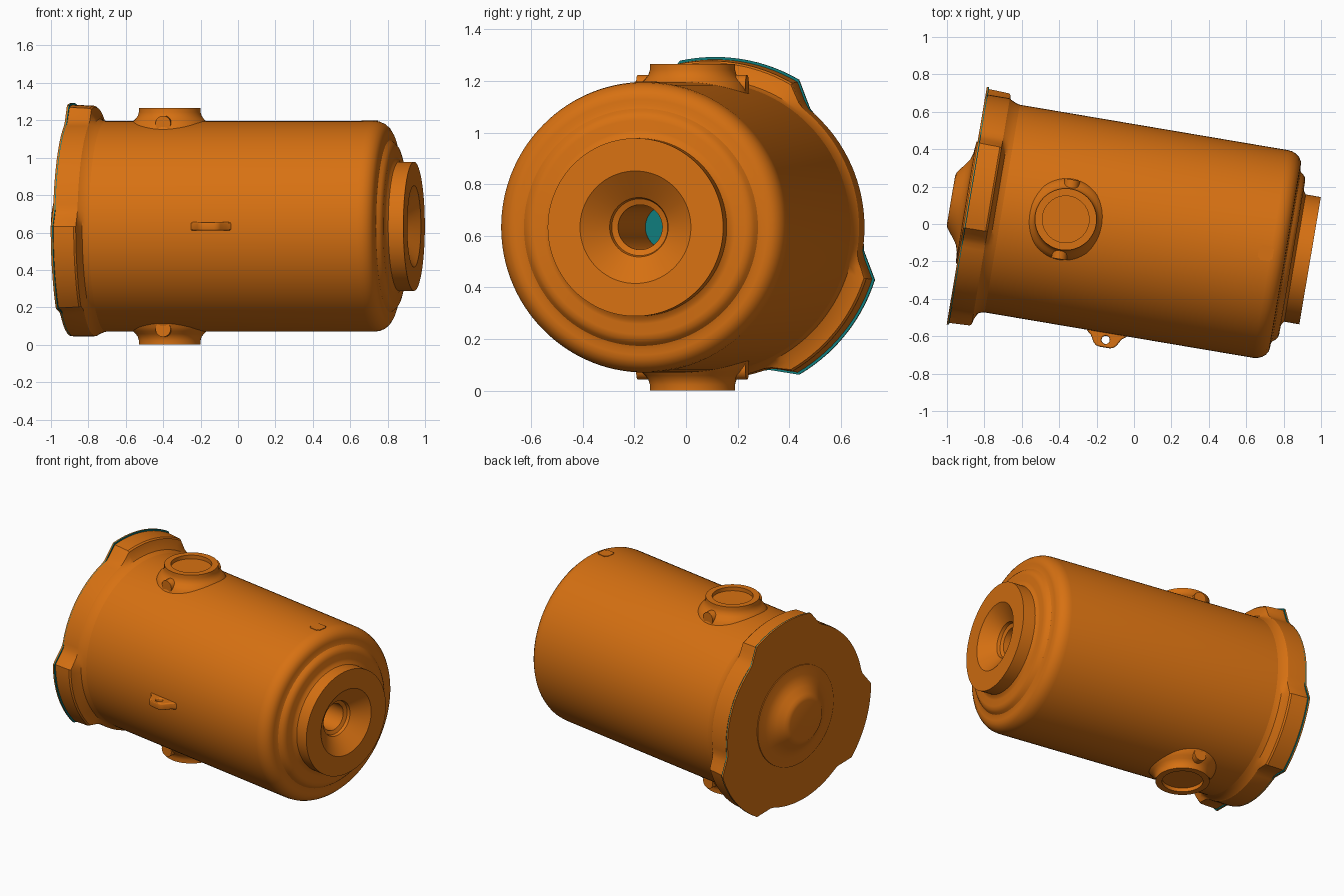
import bpy, bmesh, math
from mathutils import Matrix

if "Cube" in bpy.data.objects:
    bpy.data.objects.remove(bpy.data.objects["Cube"])

# Local frame: x runs along the housing axis, z is up, origin between the bosses
FRAME = Matrix.Translation((-0.365, 0.025, 0.633)) @ Matrix.Rotation(math.radians(-9.6), 4, 'Z')
SEG = 120
parts = []


def material(name, rgb):
    m = bpy.data.materials.new(name)
    m.use_nodes = True
    m.diffuse_color = (*rgb, 1)
    m.node_tree.nodes["Principled BSDF"].inputs["Base Color"].default_value = (*rgb, 1)
    return m


ORANGE = material("orange", (0.68, 0.165, 0.006))
TEAL = material("teal", (0.005, 0.20, 0.20))


def add_object(name, bm, mat):
    bmesh.ops.recalc_face_normals(bm, faces=bm.faces[:])
    mesh = bpy.data.meshes.new(name)
    bm.to_mesh(mesh)
    bm.free()
    mesh.materials.append(mat)
    ob = bpy.data.objects.new(name, mesh)
    bpy.context.collection.objects.link(ob)
    ob.matrix_world = FRAME
    parts.append(ob)
    return ob


def lathe(name, profile, mat=ORANGE, axis='X', flip=1):
    """Sweep (height, radius) pairs; radius may be a function of the angle."""
    bm = bmesh.new()
    rings = []
    for h, r in profile:
        ring = []
        for i in range(SEG):
            a = math.tau * i / SEG
            rad = r(a) if callable(r) else r
            c, s = rad * math.cos(a), rad * math.sin(a)
            ring.append(bm.verts.new((h, c, s) if axis == 'X' else (c, s, h * flip)))
        rings.append(ring)
    for lo, hi in zip(rings, rings[1:]):
        for i in range(SEG):
            j = (i + 1) % SEG
            bm.faces.new((lo[i], lo[j], hi[j], hi[i]))
    bm.faces.new(rings[0])
    bm.faces.new(rings[-1])
    return add_object(name, bm, mat)


def three_flats(radius, minimum, blend=0.0, inner=0.58):
    """Round outline with three wide flats, bulging out to a minimum radius."""
    def f(a):
        apothem = radius * math.cos(math.radians(39))
        r = radius
        for mid in (21, 141, 261):
            c = math.cos(a - math.radians(mid))
            if c > 0.5:
                r = min(r, apothem / c)
        r = max(r, minimum)
        return r * (1 - blend) + inner * blend
    return f


# Main housing: barrel, stepped shoulder, nozzle, conical mouth and bore
lathe("housing", [
    (-0.52, 0.563), (1.11, 0.563), (1.135, 0.56), (1.158, 0.55), (1.176, 0.535),
    (1.188, 0.515), (1.191, 0.495), (1.192, 0.475), (1.197, 0.46), (1.212, 0.448),
    (1.223, 0.435), (1.228, 0.415), (1.228, 0.375), (1.232, 0.36), (1.243, 0.345),
    (1.325, 0.345), (1.325, 0.218), (1.245, 0.115), (1.225, 0.11), (1.215, 0.087),
    (0.58, 0.087)])
lathe("bore_floor", [(0.581, 0.086), (0.586, 0.086)], TEAL)

# Mounting flange with a fillet into the barrel
lathe("flange", [
    (-0.522, three_flats(0.65, 0.588)), (-0.412, three_flats(0.645, 0.588)),
    (-0.402, three_flats(0.645, 0.588, 0.12)), (-0.395, three_flats(0.645, 0.585, 0.6)),
    (-0.378, 0.574), (-0.362, 0.567), (-0.34, 0.562)])
lathe("flange_gasket", [(-0.526, three_flats(0.66, 0.586)),
                        (-0.521, three_flats(0.66, 0.586))], TEAL)
lathe("end_plate", [(-0.534, three_flats(0.66, 0.586)),
                    (-0.526, three_flats(0.66, 0.586))])

# Raised centre of the end plate
lathe("end_plate_dome", [
    (-0.53, 0.33), (-0.54, 0.33), (-0.545, 0.27), (-0.556, 0.232), (-0.575, 0.205),
    (-0.605, 0.165), (-0.617, 0.15), (-0.622, 0.13)])

# Port bosses, above and below, each with a cross pin
for label, flip in (("top", 1), ("bottom", -1)):
    lathe(label + "_boss", [
        (0.50, 0.225), (0.54, 0.212), (0.56, 0.197), (0.575, 0.182), (0.59, 0.171),
        (0.61, 0.165), (0.633, 0.165), (0.633, 0.125), (0.608, 0.125)], axis='Z', flip=flip)
    bm = bmesh.new()
    bmesh.ops.create_cone(
        bm, cap_ends=True, segments=32, radius1=0.041, radius2=0.041, depth=0.43,
        matrix=Matrix.Translation((0, 0, 0.55 * flip)) @ Matrix.Rotation(math.pi / 2, 4, 'X'))
    add_object(label + "_boss_pin", bm, ORANGE)

# Small square pad on top near the nozzle
bm = bmesh.new()
bmesh.ops.create_cube(bm, size=1, matrix=Matrix.Translation((1.085, 0, 0.561))
                      @ Matrix.Diagonal((0.08, 0.08, 0.008, 1)))
bmesh.ops.bevel(bm, geom=[e for e in bm.edges if abs(e.verts[0].co.z - e.verts[1].co.z) > 0.004],
                offset=0.012, segments=3, affect='EDGES')
add_object("square_pad", bm, ORANGE)

# Lifting lug with an eye hole
curve = bpy.data.curves.new("lifting_lug", 'CURVE')
curve.dimensions = '2D'
curve.fill_mode = 'BOTH'
curve.extrude = 0.014
curve.bevel_depth = 0.008
curve.bevel_resolution = 2
outline = [(0.20, -0.54), (0.222, -0.565), (0.24, -0.578), (0.262, -0.617), (0.275, -0.629),
           (0.29, -0.633), (0.346, -0.633), (0.361, -0.629), (0.374, -0.617), (0.396, -0.578),
           (0.414, -0.565), (0.436, -0.54)]
hole = [(0.318 + 0.03 * math.cos(math.tau * i / 24), -0.6 + 0.03 * math.sin(math.tau * i / 24))
        for i in range(24)]
for pts in (outline, hole):
    spline = curve.splines.new('POLY')
    spline.points.add(len(pts) - 1)
    for p, (x, y) in zip(spline.points, pts):
        p.co = (x, y, 0, 1)
    spline.use_cyclic_u = True
curve.materials.append(ORANGE)
lug = bpy.data.objects.new("lifting_lug", curve)
bpy.context.collection.objects.link(lug)
lug.matrix_world = FRAME

bpy.ops.object.select_all(action='DESELECT')
lug.select_set(True)
bpy.context.view_layer.objects.active = lug
bpy.ops.object.convert(target='MESH')
parts.append(bpy.context.view_layer.objects.active)

# Smooth shading with crisp edges
for ob in parts:
    ob.select_set(True)
bpy.ops.object.shade_smooth_by_angle(angle=math.radians(30))
